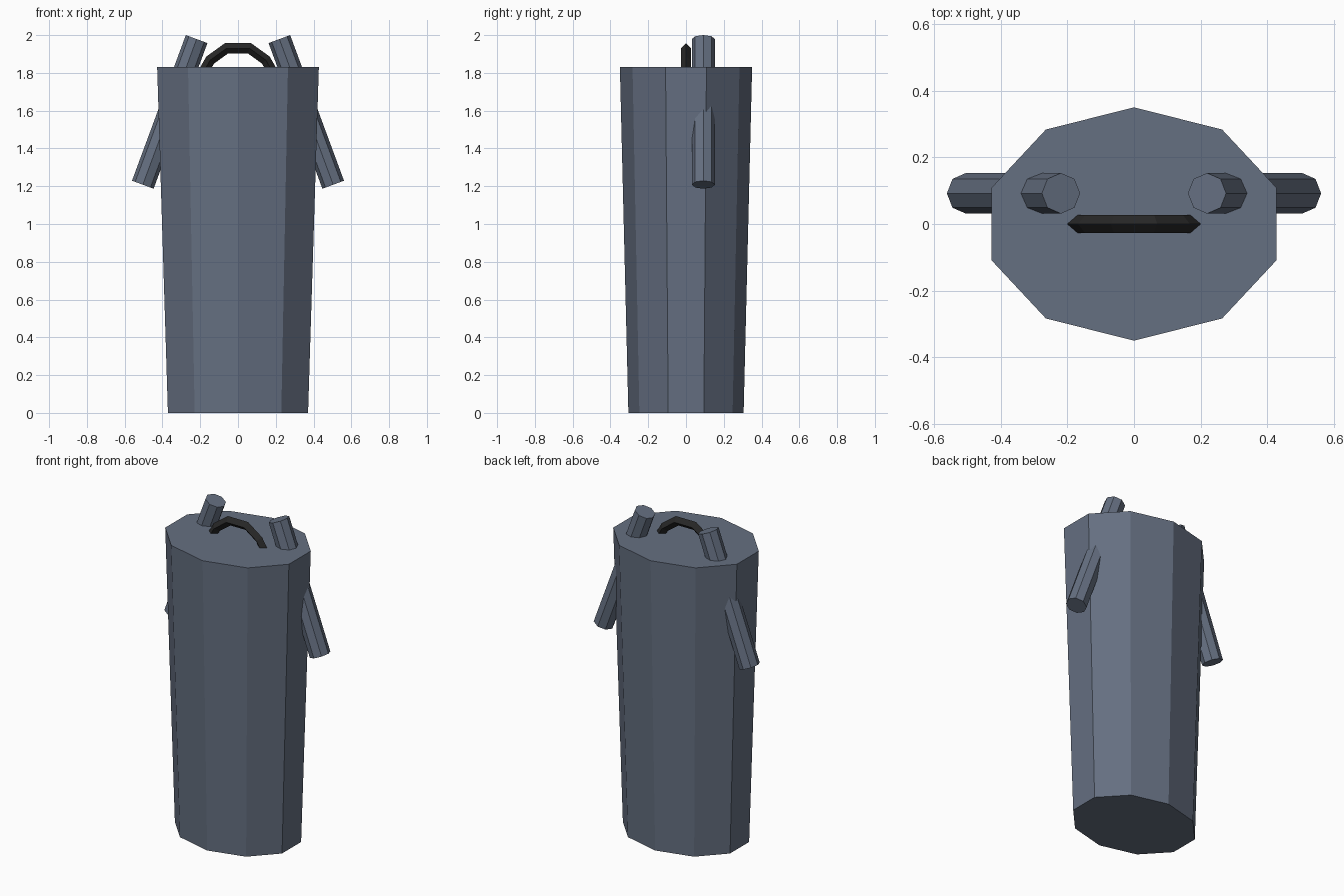
import bpy, bmesh
from math import sin, cos, pi
from mathutils import Vector

if "Cube" in bpy.data.objects:
    bpy.data.objects.remove(bpy.data.objects["Cube"])

def material(name, color):
    m = bpy.data.materials.new(name)
    m.diffuse_color = (*color, 1)
    m.use_nodes = True
    m.node_tree.nodes["Principled BSDF"].inputs["Base Color"].default_value = m.diffuse_color
    return m

slate = material("slate", (0.13, 0.16, 0.22))
black = material("black", (0.02, 0.02, 0.02))

def loft(name, rings, mat):
    """Closed flat-shaded solid through equal-sized rings of points."""
    bm = bmesh.new()
    vs = [[bm.verts.new(p) for p in ring] for ring in rings]
    n = len(vs[0])
    for a, b in zip(vs, vs[1:]):
        for i in range(n):
            j = (i + 1) % n
            bm.faces.new((a[i], a[j], b[j], b[i]))
    bm.faces.new(vs[0])
    bm.faces.new(vs[-1])
    bmesh.ops.recalc_face_normals(bm, faces=bm.faces)
    me = bpy.data.meshes.new(name)
    bm.to_mesh(me)
    bm.free()
    me.materials.append(mat)
    ob = bpy.data.objects.new(name, me)
    bpy.context.collection.objects.link(ob)
    return ob

def oval(rx, ry, z, n=10):
    return [(rx * cos(pi / 2 + 2 * pi * i / n), ry * sin(pi / 2 + 2 * pi * i / n), z)
            for i in range(n)]

def sweep(name, path, r, n, mat):
    """Tube along a path in an xz plane, with mitred corners."""
    pts = [Vector(p) for p in path]
    rings = []
    for i, p in enumerate(pts):
        d_in = (p - pts[max(i - 1, 0)]).normalized()
        d_out = (pts[min(i + 1, len(pts) - 1)] - p).normalized()
        t = (d_in + d_out).normalized()
        side = Vector((t.z, 0, -t.x))
        miter = 1 / t.dot(d_out if d_out.length else d_in)
        rings.append([p + side * (r * miter * cos(2 * pi * k / n))
                      + Vector((0, r * sin(2 * pi * k / n), 0)) for k in range(n)])
    return loft(name, rings, mat)

# tapered ten-sided oval body
loft("body", [oval(0.39, 0.305, 0), oval(0.45, 0.35, 1.83)], slate)

# slanted rods passing through the body
for s, label in ((-1, "left"), (1, "right")):
    sweep("rod_" + label, [(s * 0.504, 0.092, 1.208), (s * 0.219, 0.092, 1.979)],
          0.061, 8, slate)

# carry handle arch on top
half = [(0.195, 0, 1.785), (0.147, 0, 1.868), (0.061, 0, 1.93)]
arch = [(-x, y, z) for x, y, z in half] + half[::-1]
sweep("handle", arch, 0.027, 4, black)
